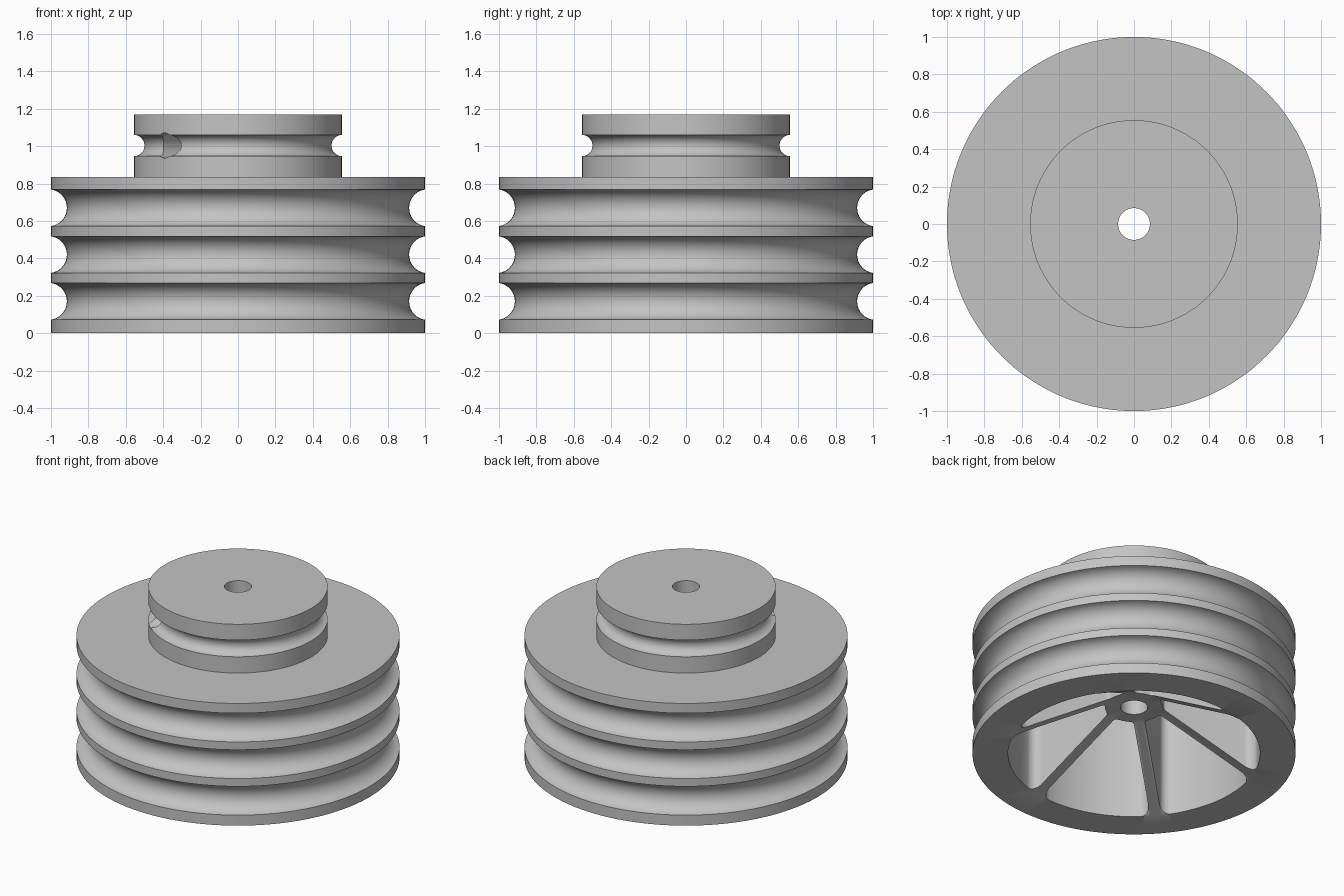
import bpy, bmesh
from math import sin, cos, asin, acos, sqrt, atan2, pi, radians
from mathutils import Matrix, Vector

if "Cube" in bpy.data.objects:
    bpy.data.objects.remove(bpy.data.objects["Cube"], do_unlink=True)

SEGMENTS = 144
BORE, RIM, HUB = 0.085, 0.78, 0.18
SPOKES, SPOKE_HALF, SPOKE_START = 6, 0.035, radians(40)
POCKET_TOP = 0.75

metal = bpy.data.materials.new("plain grey")
metal.use_nodes = True
grey = (0.55, 0.55, 0.55, 1)
metal.diffuse_color = grey
metal.node_tree.nodes["Principled BSDF"].inputs["Base Color"].default_value = grey


def make_object(name, bm):
    bmesh.ops.recalc_face_normals(bm, faces=bm.faces)
    mesh = bpy.data.meshes.new(name)
    bm.to_mesh(mesh)
    bm.free()
    mesh.materials.append(metal)
    obj = bpy.data.objects.new(name, mesh)
    bpy.context.collection.objects.link(obj)
    return obj


def arc(cx, cy, r, start, end, steps):
    return [(cx + r * cos(start + (end - start) * i / steps),
             cy + r * sin(start + (end - start) * i / steps)) for i in range(steps + 1)]


def groove(edge, z, half_height, depth):
    """Round rope groove cut into a wall of radius edge, listed bottom to top."""
    r = (half_height ** 2 + depth ** 2) / (2 * depth)
    a = asin(min(1, half_height / r))
    return arc(edge - depth + r, z, r, pi + a, pi - a, 18)


def lathe(name, profile):
    bm = bmesh.new()
    rings = []
    for i in range(SEGMENTS):
        t = 2 * pi * i / SEGMENTS
        rings.append([bm.verts.new((r * cos(t), r * sin(t), z)) for r, z in profile])
    n = len(profile)
    for i in range(SEGMENTS):
        a, b = rings[i], rings[(i + 1) % SEGMENTS]
        for j in range(n):
            k = (j + 1) % n
            bm.faces.new((a[j], b[j], b[k], a[k]))
    return make_object(name, bm)


def pocket_outline():
    """Rounded wedge between two spokes, the first spoke lying along x."""
    h, small, large = SPOKE_HALF, 0.03, 0.06
    y1, y2 = h + small, h + large
    x1 = sqrt((HUB + small) ** 2 - y1 ** 2)
    x2 = sqrt((RIM - large) ** 2 - y2 ** 2)
    inner = arc(x1, y1, small, atan2(y1, x1) + pi, 1.5 * pi, 5)
    outer = arc(x2, y2, large, -pi / 2, atan2(y2, x2), 8)
    middle = pi / SPOKES
    rim = arc(0, 0, RIM, atan2(y2, x2), middle, 8)[1:]
    half = [(HUB * cos(middle), HUB * sin(middle))] + inner + outer + rim
    c, s = cos(2 * middle), sin(2 * middle)
    mirrored = [(x * c + y * s, x * s - y * c) for x, y in half[1:-1]]
    return half + mirrored[::-1]


def cut(body, cutter):
    mod = body.modifiers.new("cut", 'BOOLEAN')
    mod.operation = 'DIFFERENCE'
    mod.solver = 'EXACT'
    mod.object = cutter
    bpy.context.view_layer.objects.active = body
    bpy.ops.object.modifier_apply(modifier=mod.name)
    bpy.data.objects.remove(cutter, do_unlink=True)


# Stepped wheel: sloping underside, three large grooves, one small groove on the boss
profile = [(BORE, 0.33), (HUB + 0.01, 0.33), (RIM - 0.005, 0), (1, 0)]
for z in (0.17, 0.42, 0.67):
    profile += groove(1, z, 0.098, 0.085)
profile += [(1, 0.835), (0.555, 0.835)]
profile += groove(0.555, 1.003, 0.057, 0.055)
profile += [(0.555, 1.168), (BORE, 1.168)]
pulley = lathe("stepped_pulley", profile)

# Pockets that leave the spokes and hub standing
bm = bmesh.new()
outline = pocket_outline()
for i in range(SPOKES):
    turn = Matrix.Rotation(SPOKE_START + 2 * pi * i / SPOKES, 4, 'Z')
    face = bm.faces.new([bm.verts.new(turn @ Vector((x, y, -0.1))) for x, y in outline])
    ext = bmesh.ops.extrude_face_region(bm, geom=[face])["geom"]
    top = [v for v in ext if isinstance(v, bmesh.types.BMVert)]
    bmesh.ops.translate(bm, verts=top, vec=(0, 0, POCKET_TOP + 0.1))
cut(pulley, make_object("pocket_cutter", bm))

# Radial cord hole from the small groove to the bore
bm = bmesh.new()
place = (Matrix.Rotation(radians(225), 4, 'Z') @ Matrix.Translation((0.37, 0, 1.003))
         @ Matrix.Rotation(pi / 2, 4, 'Y'))
bmesh.ops.create_cone(bm, cap_ends=True, segments=40, radius1=0.067, radius2=0.067,
                      depth=0.66, matrix=place)
cut(pulley, make_object("hole_cutter", bm))

# Smooth walls with crisp edges
bpy.ops.object.select_all(action='DESELECT')
pulley.select_set(True)
bpy.context.view_layer.objects.active = pulley
bpy.ops.object.shade_smooth_by_angle(angle=radians(30))
